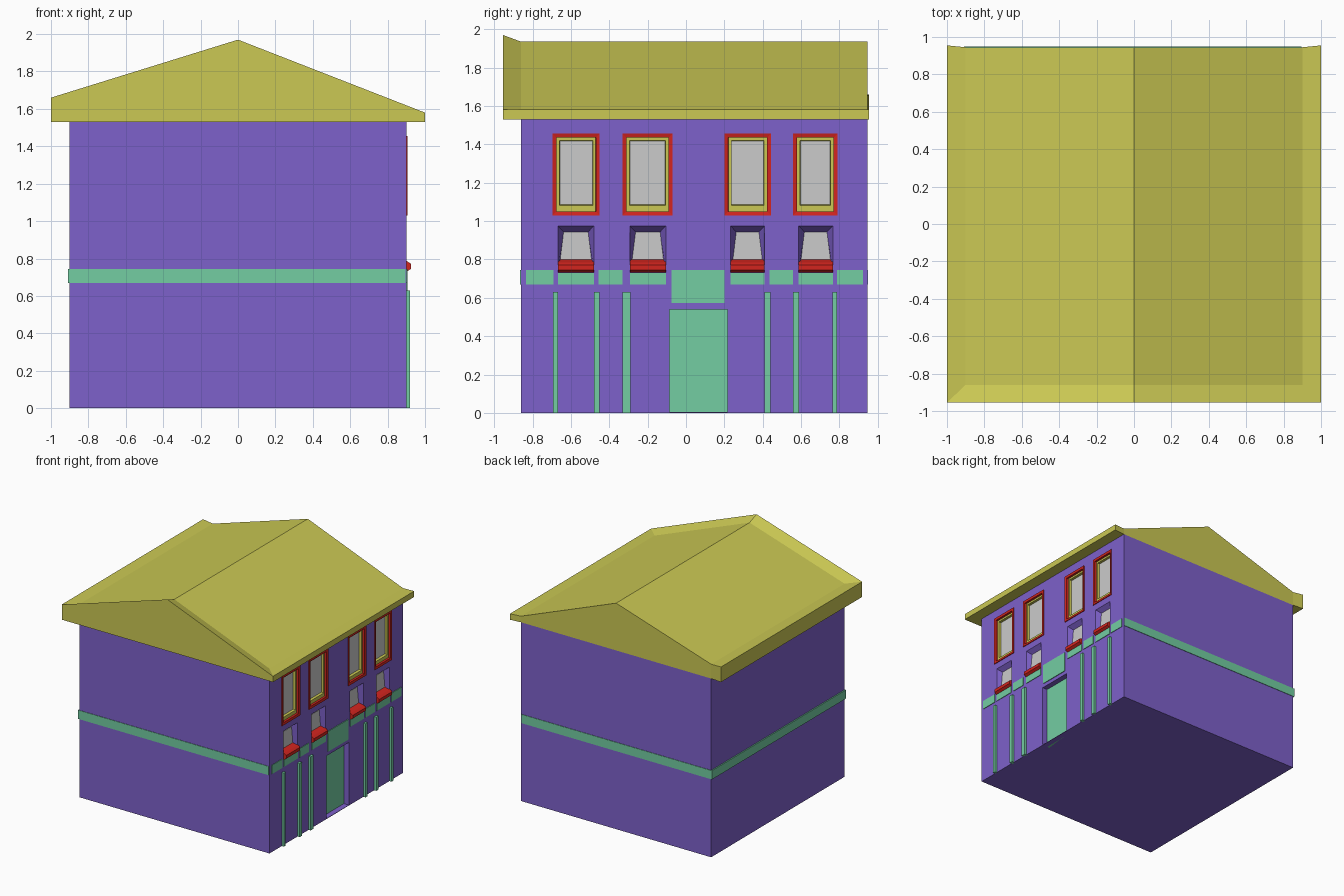
import bpy, bmesh

if "Cube" in bpy.data.objects:
    bpy.data.objects.remove(bpy.data.objects["Cube"])


def mat(name, rgb):
    m = bpy.data.materials.new(name)
    m.diffuse_color = (*[c ** 2.2 for c in rgb], 1)
    m.use_nodes = True
    m.node_tree.nodes["Principled BSDF"].inputs["Base Color"].default_value = m.diffuse_color
    return m


PURPLE = mat("wall_purple", (0.49, 0.38, 0.79))
YELLOW = mat("roof_yellow", (0.79, 0.78, 0.33))
RED = mat("trim_red", (0.82, 0.16, 0.14))
GREEN = mat("trim_green", (0.45, 0.80, 0.63))


def make(name, verts, faces, material=None):
    me = bpy.data.meshes.new(name)
    me.from_pydata(verts, [], faces)
    bm = bmesh.new()
    bm.from_mesh(me)
    bmesh.ops.recalc_face_normals(bm, faces=bm.faces)
    bm.to_mesh(me)
    bm.free()
    ob = bpy.data.objects.new(name, me)
    bpy.context.collection.objects.link(ob)
    if material:
        me.materials.append(material)
    return ob


def ring(x, y0, y1, z0, z1, taper=0.0):
    return [(x, y0, z0), (x, y1, z0), (x, y1 - taper, z1), (x, y0 + taper, z1)]


def loft(name, rings, material=None, closed=False):
    """Join rings in order; closed loops back to the first ring, else cap both ends."""
    n, k = len(rings[0]), len(rings)
    verts = [p for r in rings for p in r]
    faces = []
    for i in range(k if closed else k - 1):
        a, b = i * n, (i + 1) % k * n
        faces += [(a + j, a + (j + 1) % n, b + (j + 1) % n, b + j) for j in range(n)]
    if not closed:
        faces += [tuple(range(n)), tuple(range((k - 1) * n, k * n))]
    return make(name, verts, faces, material)


def box(name, x0, x1, y0, y1, z0, z1, material=None):
    return loft(name, [ring(x0, y0, y1, z0, z1), ring(x1, y0, y1, z0, z1)], material)


FRONT, BACK, SIDE = -0.86, 0.945, 0.9
walls = box("walls", -SIDE, SIDE, FRONT, BACK, 0, 1.53, PURPLE)


def cut(rings):
    c = loft("opening_cutter", rings, PURPLE)
    c.hide_render = c.hide_viewport = True
    c.display_type = 'WIRE'
    b = walls.modifiers.new("opening", 'BOOLEAN')
    b.operation, b.solver, b.object = 'DIFFERENCE', 'EXACT', c


# Upper windows: red frame, yellow sash, grey glass
for y0, y1 in [(-0.695, -0.45), (-0.33, -0.07), (0.2, 0.442), (0.558, 0.79)]:
    z0, z1 = 1.03, 1.455

    def inset(x, d, e=0.0):
        return ring(x, y0 + d, y1 - d, z0 + d + e, z1 - d)

    cut([inset(0.95, 0.01), inset(0.84, 0.01)])
    loft("window_frame", [inset(0.86, 0), inset(0.907, 0), inset(0.903, 0.02),
                          inset(0.86, 0.022)], RED, True)
    loft("window_sash", [inset(0.85, 0.02), inset(0.885, 0.02), inset(0.885, 0.036, 0.015),
                         inset(0.85, 0.04, 0.018)], YELLOW, True)
    loft("window_glass", [inset(0.85, 0.03), inset(0.865, 0.03)])

# Lower windows with splayed reveals and sloping sills
LOW = [(-0.668, -0.48), (-0.293, -0.105), (0.232, 0.41), (0.587, 0.765)]
for y0, y1 in LOW:
    cut([ring(0.95, y0, y1, 0.745, 0.975), ring(0.9, y0, y1, 0.745, 0.975),
         ring(0.86, y0 + 0.008, y1 - 0.008, 0.755, 0.943, 0.022)])
    loft("fanlight_glass", [ring(x, y0 + 0.008, y1 - 0.008, 0.765, 0.943, 0.022)
                            for x in (0.855, 0.864)])
    sill = [(0.863, 0.8), (0.905, 0.785), (0.925, 0.772), (0.925, 0.745),
            (0.905, 0.732), (0.863, 0.732)]
    loft("window_sill", [[(x, y, z) for x, z in sill] for y in (y0, y1)], RED)
    box("sill_panel", 0.89, 0.905, y0, y1, 0.67, 0.73, GREEN)

# Door recess, door and panel above
cut([ring(0.95, -0.085, 0.215, -0.05, 0.54), ring(0.85, -0.085, 0.215, -0.05, 0.54)])
box("door", 0.83, 0.853, -0.085, 0.215, 0, 0.54, GREEN)
box("door_step", 0.85, 0.9, -0.085, 0.215, 0, 0.004, PURPLE)
box("door_panel", 0.89, 0.906, -0.075, 0.2, 0.572, 0.745, GREEN)

# Street-side band pieces and pilasters
for y0, y1 in [(-0.835, -0.69), (-0.455, -0.33), (0.435, 0.558), (0.787, 0.922)]:
    box("band_panel", 0.89, 0.905, y0, y1, 0.67, 0.745, GREEN)
for y0, y1 in [(-0.693, -0.668), (-0.48, -0.45), (-0.33, -0.29),
               (0.41, 0.44), (0.557, 0.588), (0.763, 0.788)]:
    box("pilaster", 0.89, 0.92, y0, y1, 0, 0.63, GREEN)

# Band round the other three sides
box("band_front", -0.91, 0.895, FRONT - 0.004, FRONT + 0.01, 0.67, 0.745, GREEN)
box("band_back", -0.91, 0.895, BACK - 0.01, BACK + 0.004, 0.67, 0.745, GREEN)
box("band_left", -0.91, -0.89, FRONT, BACK, 0.67, 0.745, GREEN)

# Roof: raised lip at the front, flush gable at the back
inner = [(0.9, 1.583), (0, 1.935), (-0.9, 1.653)]
rv = [(x, -0.955, z) for x, z in [(-1, 1.53), (1, 1.53), (1, 1.58), (0, 1.97), (-1, 1.66)]]
rv += [(x, FRONT, z) for x, z in inner]
rv += [(x, BACK, z) for x, z in inner]
rv += [(x, 0.955, z) for x, z in [(-1, 1.53), (1, 1.53), (1, 1.58), (-1, 1.66)]]
rv += [(-0.9, BACK, 1.53), (0.9, BACK, 1.53)]
make("roof", rv, [
    (0, 1, 2, 3, 4), (1, 12, 13, 2), (0, 4, 14, 11),
    (2, 13, 8, 5), (5, 8, 9, 6), (2, 5, 6, 3), (3, 6, 7, 4),
    (6, 9, 10, 7), (4, 7, 10, 14),
    (16, 15, 10, 9, 8), (12, 16, 8, 13), (15, 11, 14, 10),
    (0, 11, 15, 16, 12, 1)], YELLOW)
